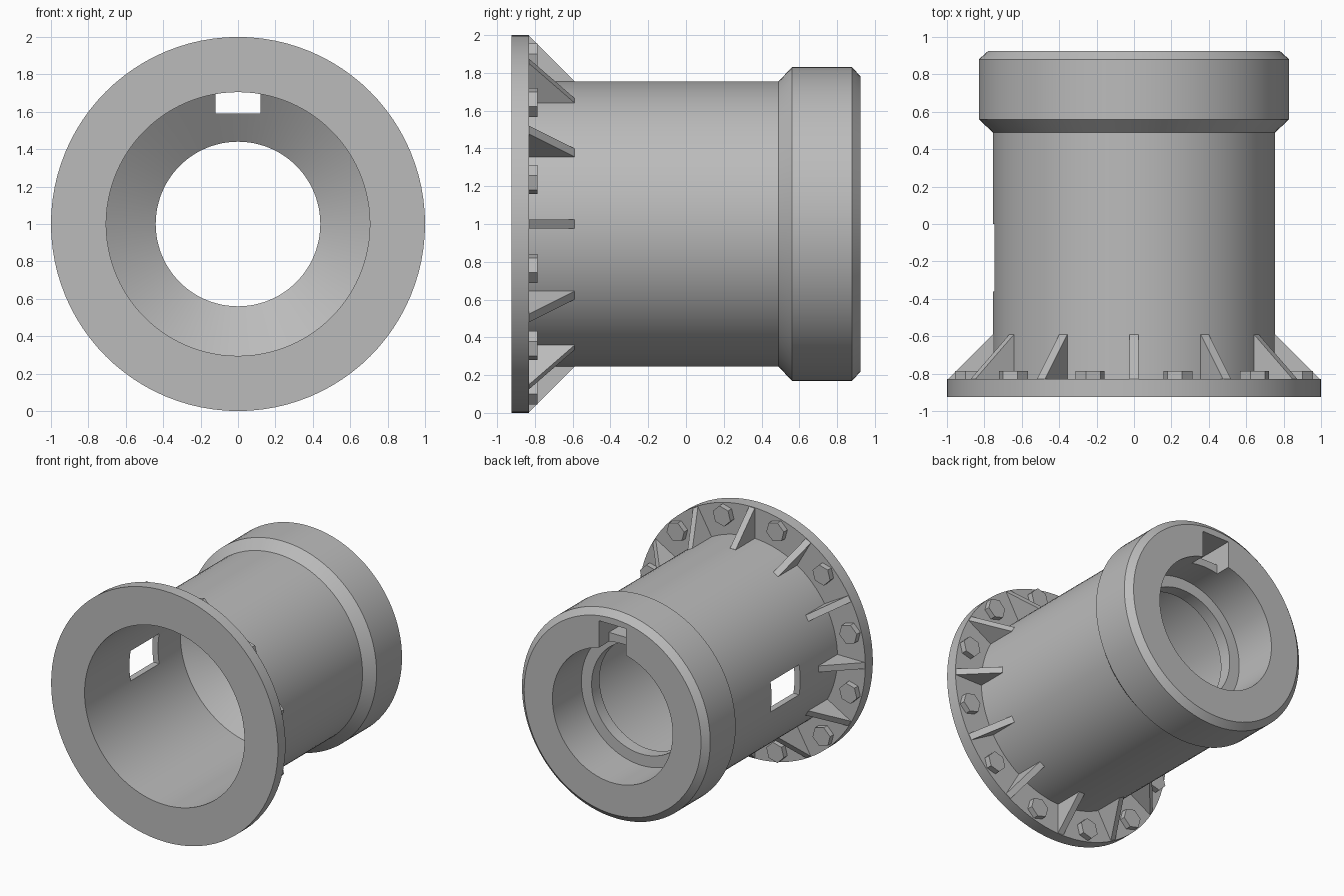
import bpy, bmesh, math
from mathutils import Matrix, Vector

cube = bpy.data.objects.get("Cube")
if cube:
    bpy.data.objects.remove(cube, do_unlink=True)

gray = bpy.data.materials.new("cast_gray")
gray.use_nodes = True
COLOR = (0.5, 0.5, 0.5, 1)
gray.diffuse_color = COLOR
for node in gray.node_tree.nodes:
    if node.type == 'BSDF_PRINCIPLED':
        node.inputs["Base Color"].default_value = COLOR

CENTER = Vector((0, 0, 1))   # the tube axis runs along y through here
SEGMENTS = 96
COUNT = 12                   # ribs and bolts around the flange
FLANGE_BACK = -0.83


def make_object(name, bm):
    bmesh.ops.recalc_face_normals(bm, faces=bm.faces)
    mesh = bpy.data.meshes.new(name)
    bm.to_mesh(mesh)
    bm.free()
    mesh.materials.append(gray)
    obj = bpy.data.objects.new(name, mesh)
    bpy.context.collection.objects.link(obj)
    return obj


def around(angle):
    """Turn local +z (outward) to an angle about the tube axis."""
    return Matrix.Translation(CENTER) @ Matrix.Rotation(angle, 4, 'Y')


def lathe(name, profile):
    """Revolve a closed (radius, y) profile about the tube axis."""
    bm = bmesh.new()
    rings = []
    for i in range(SEGMENTS):
        turn = around(math.tau * i / SEGMENTS)
        rings.append([bm.verts.new(turn @ Vector((0, y, r))) for r, y in profile])
    n = len(profile)
    for i in range(SEGMENTS):
        a, b = rings[i], rings[(i + 1) % SEGMENTS]
        for j in range(n):
            k = (j + 1) % n
            bm.faces.new((a[j], a[k], b[k], b[j]))
    return make_object(name, bm)


def cut_box(target, low, high):
    """Subtract an axis-aligned box from the target."""
    low, high = Vector(low), Vector(high)
    bm = bmesh.new()
    bmesh.ops.create_cube(bm, size=1)
    bmesh.ops.scale(bm, vec=high - low, verts=bm.verts)
    bmesh.ops.translate(bm, vec=(low + high) / 2, verts=bm.verts)
    cutter = make_object("cutter", bm)
    cutter.hide_render = True
    mod = target.modifiers.new("cut", 'BOOLEAN')
    mod.operation = 'DIFFERENCE'
    mod.solver = 'EXACT'
    mod.object = cutter
    bpy.context.view_layer.objects.active = target
    bpy.ops.object.modifier_apply(modifier=mod.name)
    bpy.data.objects.remove(cutter, do_unlink=True)


# Flanged tube: outside from front to back, then the stepped bore back to front
tube = lathe("flanged_tube", [
    (1.0, -0.925), (1.0, FLANGE_BACK), (0.755, FLANGE_BACK), (0.755, 0.49),
    (0.83, 0.56), (0.83, 0.88), (0.78, 0.925),
    (0.53, 0.925), (0.53, 0.56), (0.44, 0.56), (0.44, 0.46),
    (0.705, 0.28), (0.705, -0.925)])

# Side window, through keyway and its open mouth at the back
cut_box(tube, (-0.95, -0.36, 0.88), (-0.5, 0, 1.12))
cut_box(tube, (-0.12, 0.28, 1.59), (0.12, 1.0, 1.73))
cut_box(tube, (-0.12, 0.8, 1.4), (0.12, 1.0, 1.73))

bpy.ops.object.select_all(action='DESELECT')
tube.select_set(True)
bpy.context.view_layer.objects.active = tube
bpy.ops.object.shade_smooth_by_angle(angle=math.radians(20))

# Triangular ribs bracing the flange
bm = bmesh.new()
outline = [(-0.84, 0.73), (-0.84, 0.995), (FLANGE_BACK, 0.995), (-0.59, 0.755), (-0.59, 0.73)]
for i in range(COUNT):
    turn = around(math.tau * i / COUNT)
    sides = [[bm.verts.new(turn @ Vector((x, y, r))) for y, r in outline]
             for x in (-0.025, 0.025)]
    bm.faces.new(sides[0])
    bm.faces.new(sides[1])
    for j in range(len(outline)):
        k = (j + 1) % len(outline)
        bm.faces.new((sides[0][j], sides[0][k], sides[1][k], sides[1][j]))
make_object("flange_ribs", bm)

# Hexagonal bolt heads between the ribs
bm = bmesh.new()
for i in range(COUNT):
    place = (around(math.tau * (i + 0.5) / COUNT)
             @ Matrix.Translation((0, -0.81, 0.91))
             @ Matrix.Rotation(math.pi / 2, 4, 'X'))
    bmesh.ops.create_cone(bm, cap_ends=True, segments=6, radius1=0.08,
                          radius2=0.08, depth=0.05, matrix=place)
make_object("bolt_heads", bm)
